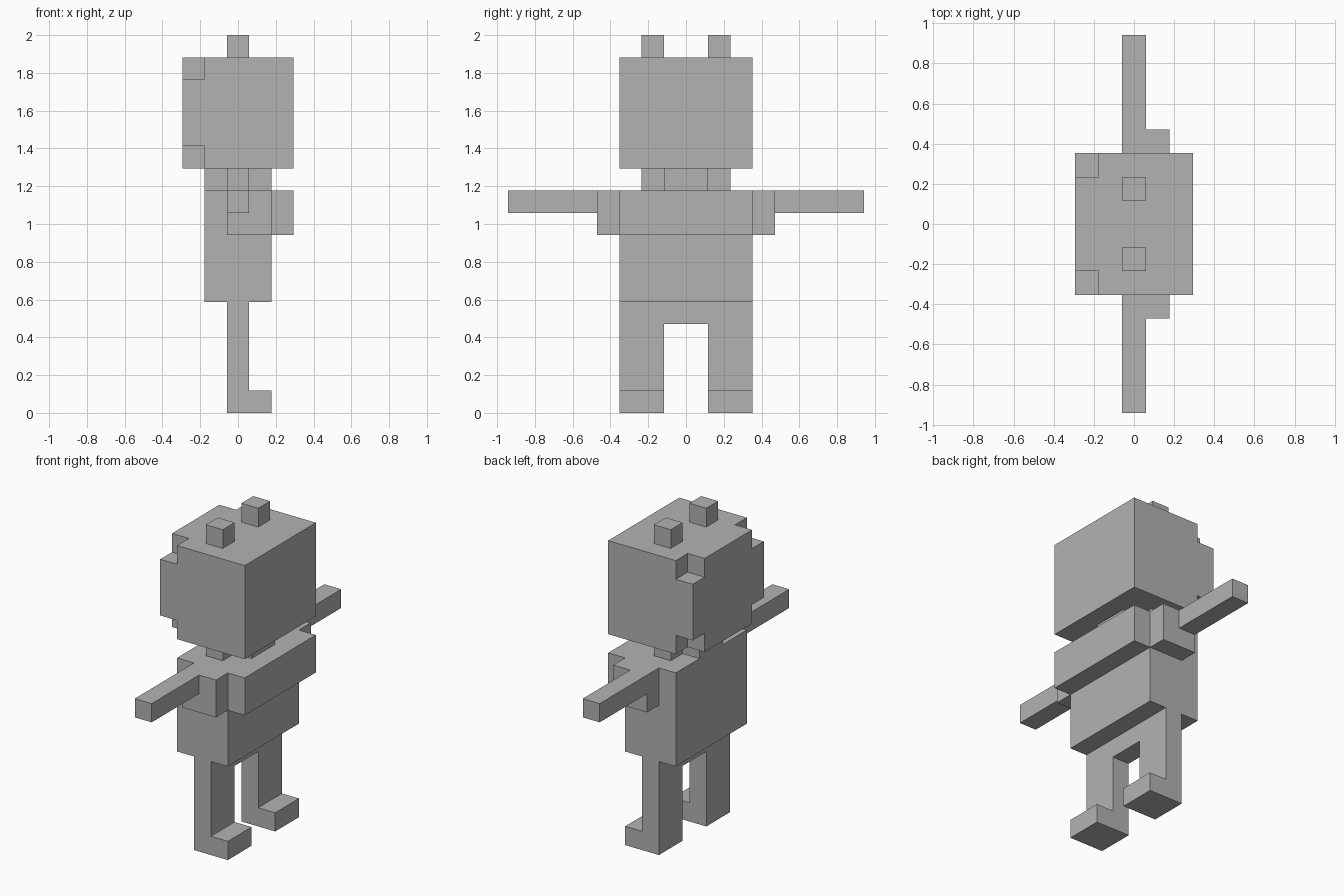
import bpy
import bmesh
from math import radians
from mathutils import Vector

default = bpy.data.objects.get("Cube")
if default:
    bpy.data.objects.remove(default, do_unlink=True)

UNIT = 2 / 17  # the figure is 17 blocks tall

grey = bpy.data.materials.new("plain grey")
grey.use_nodes = True
colour = (0.45, 0.45, 0.45, 1)
grey.diffuse_color = colour
grey.node_tree.nodes["Principled BSDF"].inputs["Base Color"].default_value = colour


def cells(x0, x1, y0, y1, z0, z1):
    """Block cells in a box; x counts from the back of the head."""
    return {(x, y, z) for x in range(x0, x1) for y in range(y0, y1) for z in range(z0, z1)}


def mirrored(blocks):
    return {(x, -1 - y, z) for x, y, z in blocks}


parts = {}

# Head with the four rear corners notched
notches = cells(0, 1, 2, 3, 11, 12) | cells(0, 1, 2, 3, 15, 16)
parts["head"] = cells(0, 5, -3, 3, 11, 16) - notches - mirrored(notches)

# Cross-shaped neck
parts["neck"] = cells(1, 4, -1, 1, 10, 11) | cells(2, 3, -2, 2, 10, 11)

# Torso with raised chest, and the hips
parts["torso"] = cells(1, 4, -3, 3, 5, 10) | cells(4, 5, -3, 3, 8, 10)
parts["hips"] = cells(2, 3, -3, 3, 4, 5)

# Paired parts
pairs = {
    "ear": cells(2, 3, 1, 2, 16, 17),
    "shoulder": cells(2, 4, 3, 4, 8, 10),
    "arm": cells(2, 3, 4, 8, 9, 10),
    "leg": cells(2, 3, 1, 3, 1, 4),
    "foot": cells(2, 4, 1, 3, 0, 1),
}
for name, blocks in pairs.items():
    parts["left_" + name] = blocks
    parts["right_" + name] = mirrored(blocks)

solid = set().union(*parts.values())


def build(name, blocks):
    """Make a part from the block faces that are not covered."""
    bm = bmesh.new()
    for cell in sorted(blocks):
        middle = Vector(cell) + Vector((-2, 0.5, 0.5))
        for axis in range(3):
            for sign in (-1, 1):
                beside = list(cell)
                beside[axis] += sign
                if tuple(beside) in solid:
                    continue
                n, u = Vector(), Vector()
                n[axis] = sign / 2
                u[(axis + 1) % 3] = 0.5
                v = n.cross(u) * 2
                corners = (-u - v, u - v, u + v, v - u)
                bm.faces.new([bm.verts.new((middle + n + c) * UNIT) for c in corners])
    # Weld the blocks and merge flat areas
    bmesh.ops.remove_doubles(bm, verts=bm.verts[:], dist=UNIT / 100)
    bmesh.ops.dissolve_limit(bm, angle_limit=radians(1), verts=bm.verts[:], edges=bm.edges[:])
    mesh = bpy.data.meshes.new(name)
    bm.to_mesh(mesh)
    bm.free()
    mesh.materials.append(grey)
    bpy.context.collection.objects.link(bpy.data.objects.new(name, mesh))


for name, blocks in parts.items():
    build(name, blocks)
